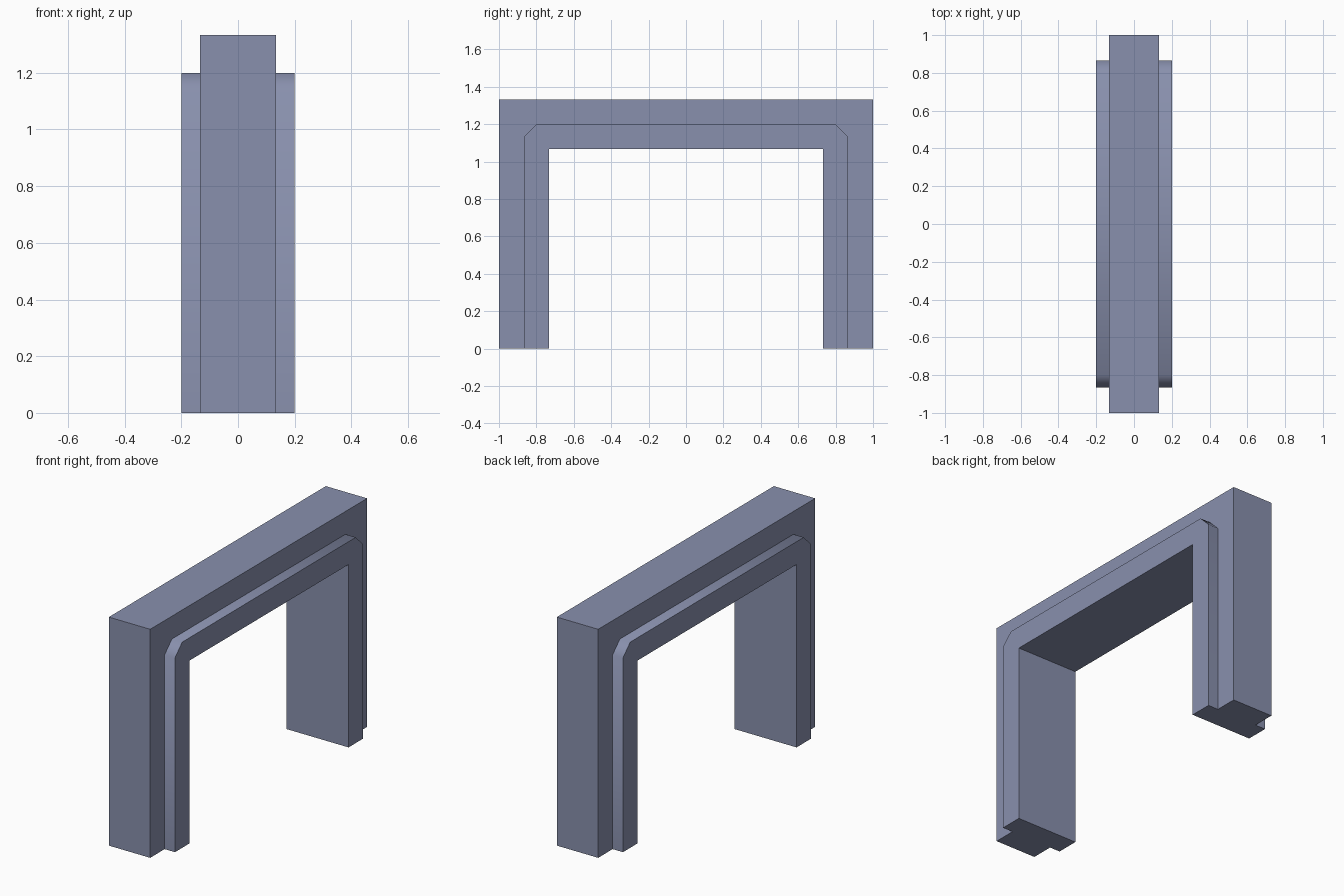
import bpy, bmesh, math

if "Cube" in bpy.data.objects:
    bpy.data.objects.remove(bpy.data.objects["Cube"])

# Colour
mat = bpy.data.materials.new("slate_blue_grey")
mat.diffuse_color = (0.25, 0.28, 0.42, 1)
mat.use_nodes = True
mat.node_tree.nodes["Principled BSDF"].inputs["Base Color"].default_value = mat.diffuse_color

FRAME_X, TRIM_X = 0.1333, 0.2


def half_path(points):
    """Mirror a half outline (y >= 0, bottom to top) into a full arch path."""
    return points + [(-y, z) for y, z in reversed(points)]


# Arch outlines in the y-z plane
opening = half_path([(0.7333, 0), (0.7333, 1.0667)])
trim_line = half_path([(0.8667, 0), (0.8667, 1.1333), (0.8, 1.2)])
outer = half_path([(1, 0), (1, 1.3333)])

bm = bmesh.new()
ring = lambda pts: [bm.verts.new((0, y, z)) for y, z in pts]
a, b, c = ring(opening), ring(trim_line), ring(outer)
inner_band = bm.faces.new(b + a[::-1])
outer_band = bm.faces.new(c + b[::-1])


def extrude(faces, dx):
    res = bmesh.ops.extrude_face_region(bm, geom=faces)
    verts = [g for g in res["geom"] if isinstance(g, bmesh.types.BMVert)]
    bmesh.ops.translate(bm, verts=verts, vec=(dx, 0, 0))
    return [g for g in res["geom"] if isinstance(g, bmesh.types.BMFace)]


# Frame half depth, then the raised trim around the opening
caps = extrude([inner_band, outer_band], FRAME_X)
cap = min(caps, key=lambda f: max(v.co.z for v in f.verts))
extrude([cap], TRIM_X - FRAME_X)

# Remove the middle faces, mirror to the other side, merge flat areas
mid = [f for f in bm.faces if all(abs(v.co.x) < 1e-5 for v in f.verts)]
bmesh.ops.delete(bm, geom=mid, context='FACES')
bmesh.ops.mirror(bm, geom=bm.verts[:] + bm.edges[:] + bm.faces[:],
                 axis='X', merge_dist=1e-4)
bmesh.ops.remove_doubles(bm, verts=bm.verts[:], dist=1e-4)
bmesh.ops.dissolve_limit(bm, angle_limit=math.radians(1),
                         verts=bm.verts[:], edges=bm.edges[:])
bmesh.ops.recalc_face_normals(bm, faces=bm.faces[:])

mesh = bpy.data.meshes.new("door_frame")
bm.to_mesh(mesh)
bm.free()
mesh.materials.append(mat)
frame = bpy.data.objects.new("door_frame", mesh)
bpy.context.collection.objects.link(frame)

# Soft trim bevels, sharp right angles
bpy.context.view_layer.objects.active = frame
frame.select_set(True)
bpy.ops.object.shade_smooth_by_angle(angle=math.radians(50))
